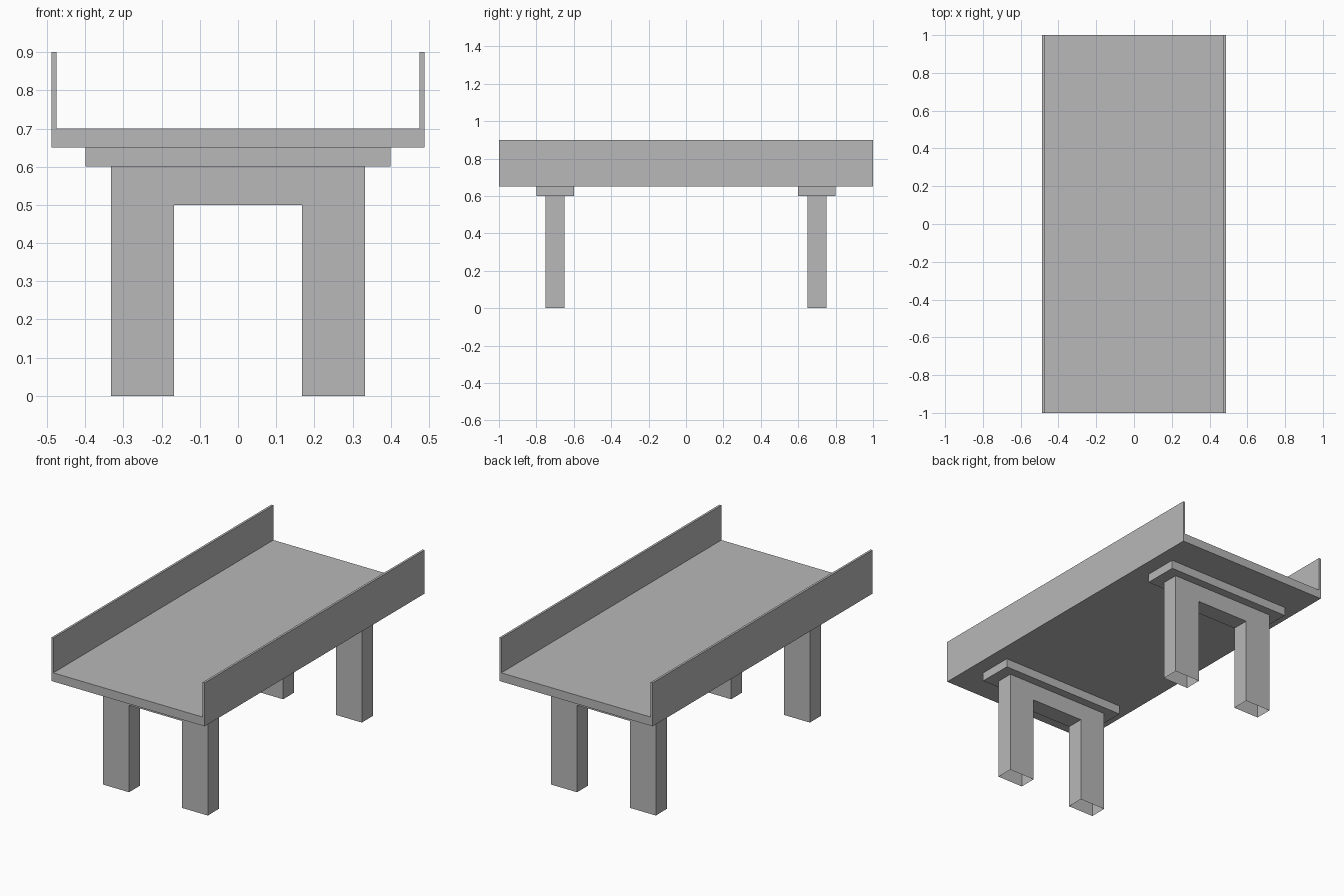
import bpy
import bmesh

cube = bpy.data.objects.get("Cube")
if cube:
    bpy.data.objects.remove(cube, do_unlink=True)

concrete = bpy.data.materials.new("concrete_grey")
concrete.use_nodes = True
GREY = (0.48, 0.48, 0.48, 1.0)
concrete.diffuse_color = GREY
concrete.node_tree.nodes["Principled BSDF"].inputs["Base Color"].default_value = GREY


def extrude_profile(name, half_profile, y_center, half_depth, open_base=False):
    """Mirror a half outline across x = 0 and extrude it along y."""
    outline = half_profile + [(-x, z) for x, z in reversed(half_profile)]
    bm = bmesh.new()
    verts = [bm.verts.new((x, y_center - half_depth, z)) for x, z in outline]
    face = bm.faces.new(verts)
    result = bmesh.ops.extrude_face_region(bm, geom=[face], use_keep_orig=True)
    moved = [g for g in result["geom"] if isinstance(g, bmesh.types.BMVert)]
    bmesh.ops.translate(bm, verts=moved, vec=(0, 2 * half_depth, 0))
    bmesh.ops.recalc_face_normals(bm, faces=bm.faces[:])
    if open_base:
        base = [f for f in bm.faces if all(v.co.z < 0.001 for v in f.verts)]
        bmesh.ops.delete(bm, geom=base, context="FACES_ONLY")
    mesh = bpy.data.meshes.new(name)
    bm.to_mesh(mesh)
    bm.free()
    mesh.materials.append(concrete)
    obj = bpy.data.objects.new(name, mesh)
    bpy.context.collection.objects.link(obj)
    return obj


# Road deck with a thin parapet wall along each side
deck = [(0.475, 0.70), (0.475, 0.90), (0.488, 0.90), (0.488, 0.65)]
extrude_profile("deck_with_parapets", deck, 0, 1.0)

# Two portal piers, each with a wider cap beam; the leg bases are open
portal = [(0.168, 0.50), (0.168, 0), (0.333, 0), (0.333, 0.60)]
cap = [(0.40, 0.60), (0.40, 0.65)]
for end, y in (("front", -0.70), ("back", 0.70)):
    extrude_profile(end + "_pier", portal, y, 0.05, open_base=True)
    extrude_profile(end + "_cap_beam", cap, y, 0.10)
